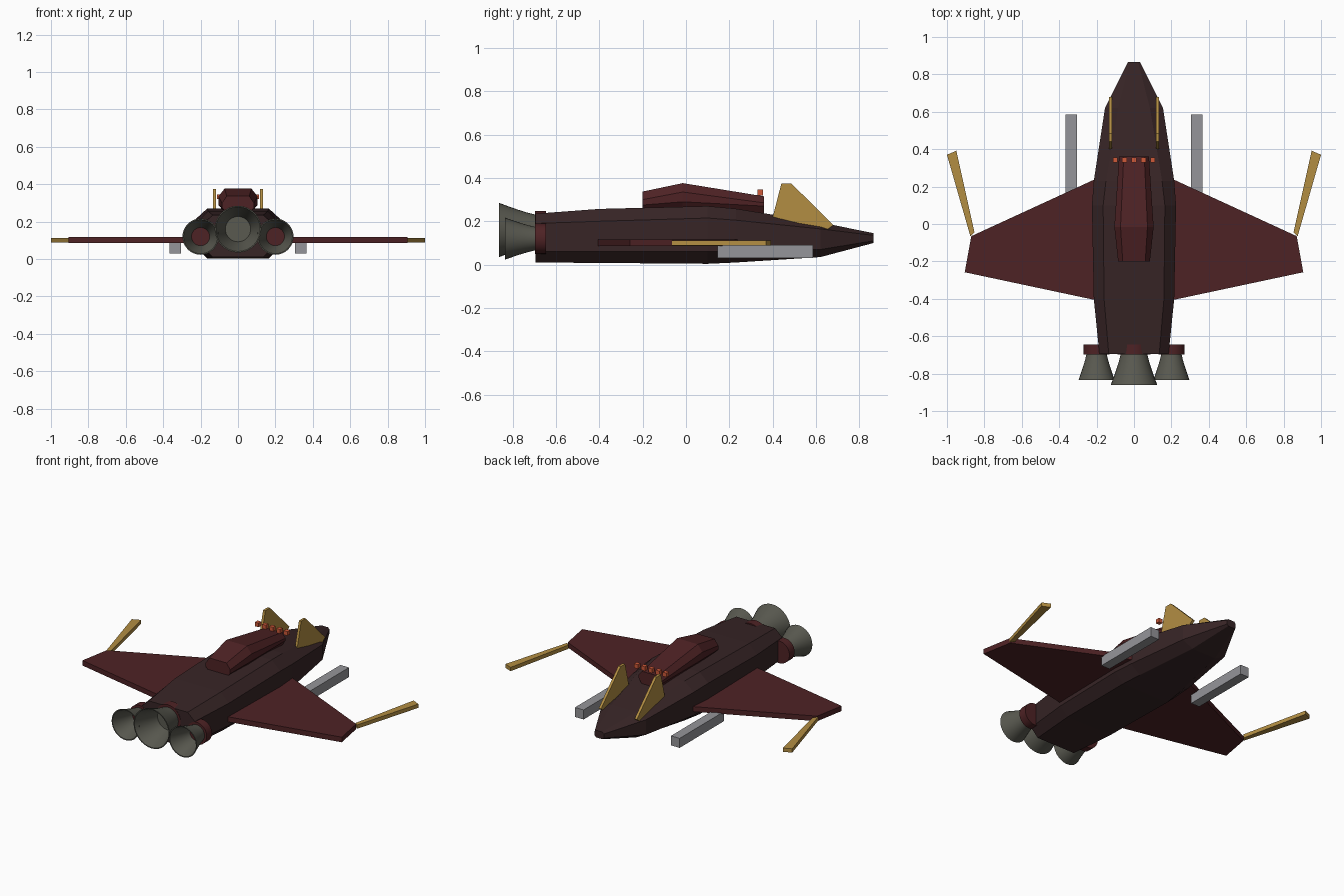
import bpy, bmesh, math
from mathutils import Matrix

cube = bpy.data.objects.get("Cube")
if cube:
    bpy.data.objects.remove(cube)


def material(name, r, g, b):
    m = bpy.data.materials.new(name)
    m.use_nodes = True
    m.diffuse_color = (r, g, b, 1)
    m.node_tree.nodes["Principled BSDF"].inputs["Base Color"].default_value = (r, g, b, 1)
    return m


HULL = material("dark maroon", 0.038, 0.018, 0.019)
RED = material("deep red", 0.076, 0.016, 0.018)
GOLD = material("gold", 0.45, 0.27, 0.055)
GREY = material("steel grey", 0.3, 0.3, 0.32)
BELL = material("olive grey", 0.1, 0.1, 0.08)
ORANGE = material("orange", 0.62, 0.1, 0.04)


def finish(bm, name, mat, smooth=False):
    bmesh.ops.recalc_face_normals(bm, faces=bm.faces)
    mesh = bpy.data.meshes.new(name)
    bm.to_mesh(mesh)
    bm.free()
    mesh.materials.append(mat)
    obj = bpy.data.objects.new(name, mesh)
    bpy.context.collection.objects.link(obj)
    if smooth:
        bpy.ops.object.select_all(action='DESELECT')
        obj.select_set(True)
        bpy.context.view_layer.objects.active = obj
        bpy.ops.object.shade_smooth_by_angle(angle=math.radians(40))
    return obj


def bridge(bm, rings, caps=True):
    """Skin a list of equal vertex rings."""
    rings = [[bm.verts.new(p) for p in ring] for ring in rings]
    n = len(rings[0])
    for a, b in zip(rings, rings[1:]):
        for i in range(n):
            j = (i + 1) % n
            bm.faces.new((a[i], a[j], b[j], b[i]))
    if caps:
        bm.faces.new(rings[0])
        bm.faces.new(rings[-1])


def body(name, mat, stations):
    """Eight-sided body: y, half width, flat half width, bottom, lower edge, upper edge, top."""
    bm = bmesh.new()
    rings = []
    for y, w, f, z0, z1, z2, z3 in stations:
        half = [(f, z0), (w, z1), (w, z2), (f, z3)]
        pts = half + [(-x, z) for x, z in reversed(half)]
        rings.append([(x, y, z) for x, z in pts])
    bridge(bm, rings)
    return finish(bm, name, mat)


def box(name, mat, x, y, z):
    bm = bmesh.new()
    bridge(bm, [[(x[0], y[0], h), (x[1], y[0], h), (x[1], y[1], h), (x[0], y[1], h)] for h in z])
    return finish(bm, name, mat)


def plate(name, mat, outline, z):
    bm = bmesh.new()
    bridge(bm, [[(x, y, h) for x, y in outline] for h in z])
    return finish(bm, name, mat)


def lathe(name, mat, x, z, profile, caps):
    """Round part about an axis along y; profile holds (y, radius)."""
    bm = bmesh.new()
    n = 32
    angles = [2 * math.pi * i / n for i in range(n)]
    bridge(bm, [[(x + r * math.cos(a), y, z + r * math.sin(a)) for a in angles]
                for y, r in profile], caps)
    return finish(bm, name, mat, True)


# Hull and cabin
body("hull", HULL, [
    (-0.695, 0.185, 0.135, 0.01, 0.06, 0.19, 0.235),
    (-0.4, 0.215, 0.16, 0.008, 0.06, 0.2, 0.257),
    (0.1, 0.225, 0.165, 0.004, 0.06, 0.215, 0.27),
    (0.23, 0.215, 0.15, 0.01, 0.06, 0.205, 0.258),
    (0.62, 0.155, 0.085, 0.035, 0.07, 0.165, 0.195),
    (0.865, 0.032, 0.022, 0.1, 0.11, 0.135, 0.145)])
body("cabin", RED, [
    (-0.2, 0.085, 0.06, 0.25, 0.275, 0.3, 0.337),
    (-0.015, 0.105, 0.072, 0.25, 0.29, 0.335, 0.376),
    (0.36, 0.08, 0.055, 0.23, 0.27, 0.285, 0.315)])

# Signal lights across the cabin
for i in range(5):
    x = (i - 2) * 0.05
    box("signal_light", ORANGE, (x - 0.013, x + 0.013), (0.33, 0.356), (0.32, 0.346))

# Engines: collar and open bell
for name, x, z, neck, mouth, end, collar in (
        ("left", 0.2, 0.12, 0.053, 0.097, -0.835, 0.07),
        ("right", -0.2, 0.12, 0.053, 0.097, -0.835, 0.07),
        ("centre", 0, 0.16, 0.07, 0.125, -0.862, 0.087)):
    lathe(name + "_collar", RED, x, z, [(-0.645, collar), (-0.697, collar)], True)
    t = 0.006
    profile = [(-0.69 + (end + 0.69) * s, neck + (mouth - neck) * s ** 1.2)
               for s in (0, 0.25, 0.5, 0.75, 1)]
    shell = profile + [(y, r - t) for y, r in reversed(profile)]
    lathe(name + "_bell", BELL, x, z, shell, False)
lathe("centre_throat", BELL, 0, 0.16, [(-0.69, 0.07), (-0.705, 0.07)], True)

# Mirrored parts
for side, s in (("left", 1), ("right", -1)):
    wing = [(0.12, 0.28), (0.87, -0.065), (0.905, -0.258), (0.12, -0.425)]
    plate(side + "_wing", RED, [(s * x, y) for x, y in wing], (0.085, 0.117))
    boom = [(0.853, -0.045), (0.875, -0.065), (1.0, 0.37), (0.95, 0.392)]
    plate(side + "_wingtip_boom", GOLD, [(s * x, y) for x, y in boom], (0.088, 0.112))
    box(side + "_cannon", GREY, (s * 0.305, s * 0.365), (0.145, 0.585), (0.03, 0.09))
    bm = bmesh.new()
    fin = [(0.4, 0.22), (0.44, 0.375), (0.485, 0.375), (0.68, 0.183), (0.65, 0.16)]
    bridge(bm, [[(s * x, y, z) for y, z in fin] for x in (0.117, 0.133)])
    finish(bm, side + "_fin", GOLD)
